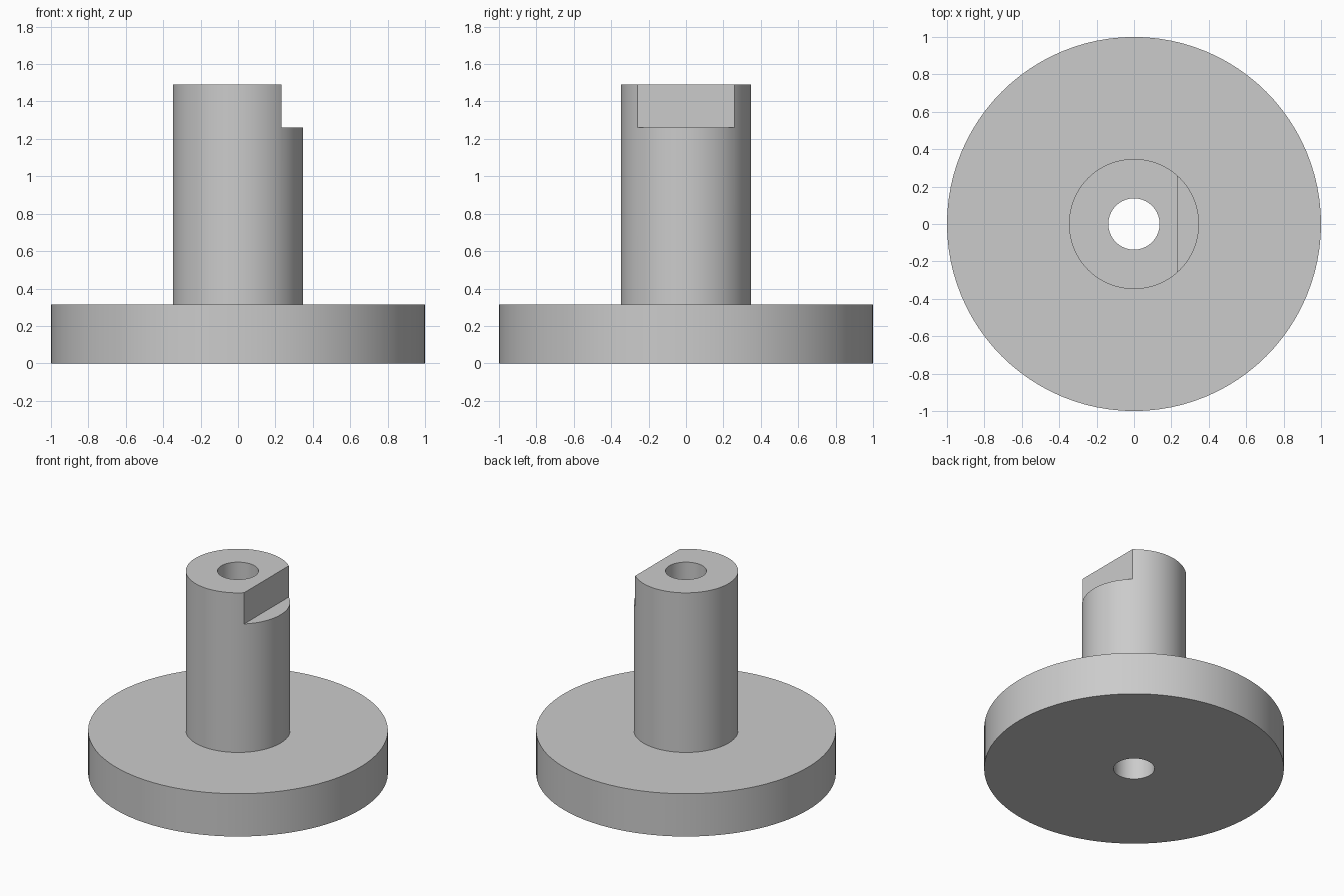
import bpy
import bmesh
import math

old = bpy.data.objects.get("Cube")
if old:
    bpy.data.objects.remove(old, do_unlink=True)

FLANGE_R, SHAFT_R, BORE_R = 1.0, 0.348, 0.137
FLANGE_H, FLAT_Z, TOP_Z = 0.315, 1.26, 1.49
FLAT_X = 0.232
SEGMENTS = 96

grey = bpy.data.materials.new("plain grey")
grey.use_nodes = True
colour = (0.6, 0.6, 0.6, 1)
grey.diffuse_color = colour
grey.node_tree.nodes["Principled BSDF"].inputs["Base Color"].default_value = colour


def revolve(name, profile):
    """Turn a closed (radius, height) profile around the z axis."""
    bm = bmesh.new()
    verts = [bm.verts.new((r, 0, z)) for r, z in profile]
    edges = [bm.edges.new((v, verts[i - 1])) for i, v in enumerate(verts)]
    bmesh.ops.spin(bm, geom=verts + edges, cent=(0, 0, 0), axis=(0, 0, 1),
                   angle=math.tau, steps=SEGMENTS, use_merge=True)
    bmesh.ops.remove_doubles(bm, verts=bm.verts, dist=0.0001)
    bmesh.ops.recalc_face_normals(bm, faces=bm.faces)
    mesh = bpy.data.meshes.new(name)
    bm.to_mesh(mesh)
    bm.free()
    obj = bpy.data.objects.new(name, mesh)
    bpy.context.collection.objects.link(obj)
    mesh.materials.append(grey)
    return obj


# Round flange and hollow shaft turned as one solid with a through bore
shaft = revolve("flanged_shaft", [
    (BORE_R, 0), (FLANGE_R, 0), (FLANGE_R, FLANGE_H),
    (SHAFT_R, FLANGE_H), (SHAFT_R, TOP_Z), (BORE_R, TOP_Z)])

# Block that mills the drive flat into the left side of the shaft tip
bpy.ops.mesh.primitive_cube_add(size=1, location=(FLAT_X + 0.5, 0, FLAT_Z + 0.5))
cutter = bpy.context.object
cutter.name = "flat_cutter"
cutter.data.materials.append(grey)

cut = shaft.modifiers.new("drive_flat", 'BOOLEAN')
cut.operation = 'DIFFERENCE'
cut.solver = 'EXACT'
cut.object = cutter

bpy.ops.object.select_all(action='DESELECT')
shaft.select_set(True)
bpy.context.view_layer.objects.active = shaft
bpy.ops.object.modifier_apply(modifier=cut.name)
bpy.data.objects.remove(cutter, do_unlink=True)

# Smooth round walls, crisp rims
bpy.ops.object.shade_smooth_by_angle(angle=math.radians(30))
